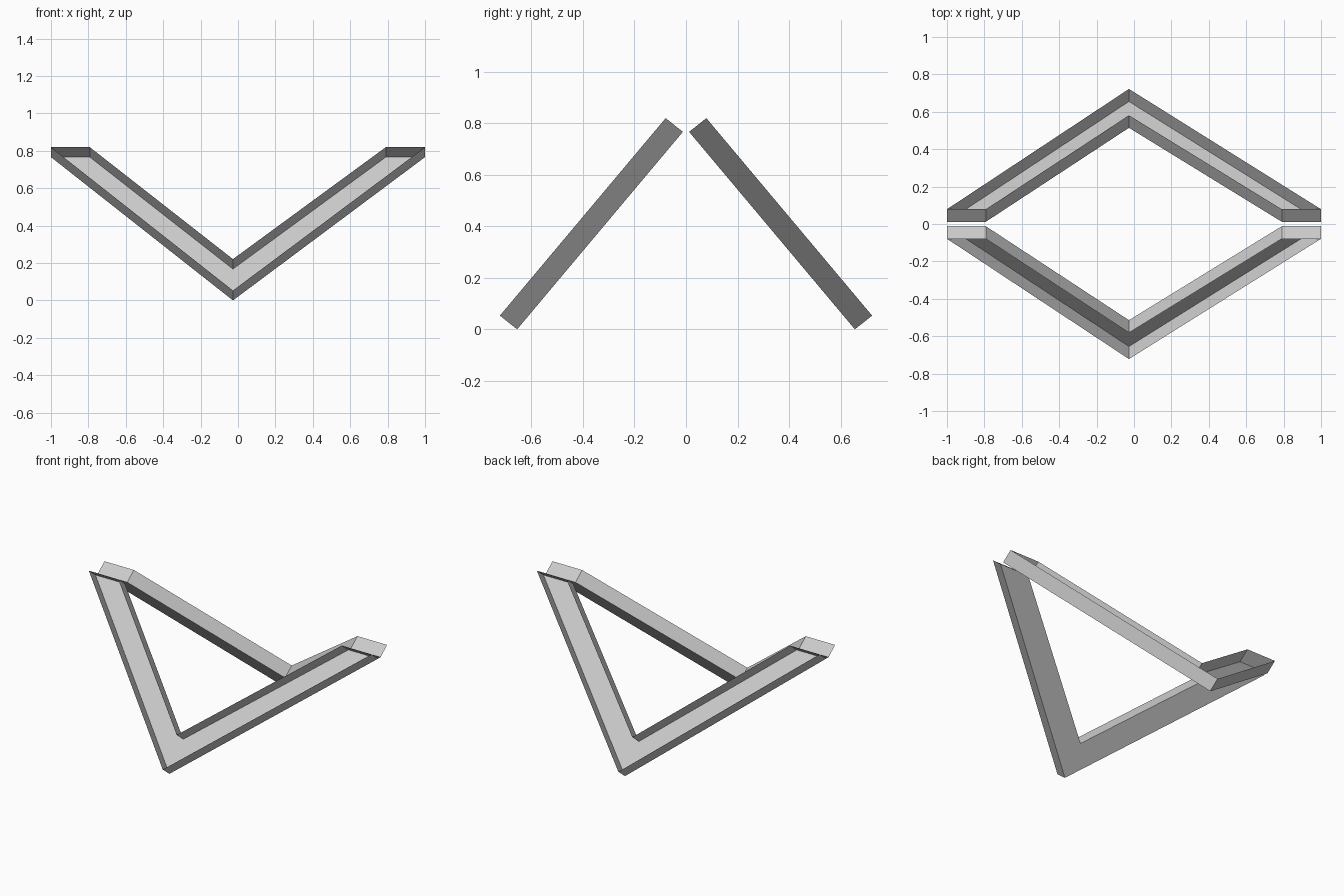
import bpy
import bmesh
from mathutils import Vector

cube = bpy.data.objects.get("Cube")
if cube:
    bpy.data.objects.remove(cube, do_unlink=True)

grey = bpy.data.materials.new("plain grey")
grey.use_nodes = True
color = (0.6, 0.6, 0.6, 1)
grey.diffuse_color = color
grey.node_tree.nodes["Principled BSDF"].inputs["Base Color"].default_value = color

# V outline: x, and the fraction of the way up the slope
OUTLINE = [(-0.027, 0), (1, 1), (0.79, 1), (-0.027, 0.219), (-0.792, 1), (-1, 1)]
FOOT = Vector((0, 0.655, 0))
SLOPE = Vector((0, -0.643, 0.766))
DEPTH = Vector((0, 0.067, 0.053))


def v_channel(name, side):
    """Leaning V-shaped tray: a floor and rim walls, open on its outer face."""
    bm = bmesh.new()
    floor, rim = [], []
    for x, t in OUTLINE:
        p = FOOT + SLOPE * t + Vector((x, 0, 0))
        for ring, q in ((floor, p), (rim, p + DEPTH)):
            ring.append(bm.verts.new((q.x, q.y * side, q.z)))
    bm.faces.new(floor)
    n = len(floor)
    for i in range(n):
        j = (i + 1) % n
        bm.faces.new((floor[j], floor[i], rim[i], rim[j]))
    # Consistent winding, with the floor facing down and inward
    bm.normal_update()
    if bm.faces[:][0].normal.z > 0:
        bmesh.ops.reverse_faces(bm, faces=bm.faces[:])
    mesh = bpy.data.meshes.new(name)
    bm.to_mesh(mesh)
    bm.free()
    mesh.materials.append(grey)
    obj = bpy.data.objects.new(name, mesh)
    bpy.context.collection.objects.link(obj)


v_channel("front_v_channel", -1)
v_channel("back_v_channel", 1)
